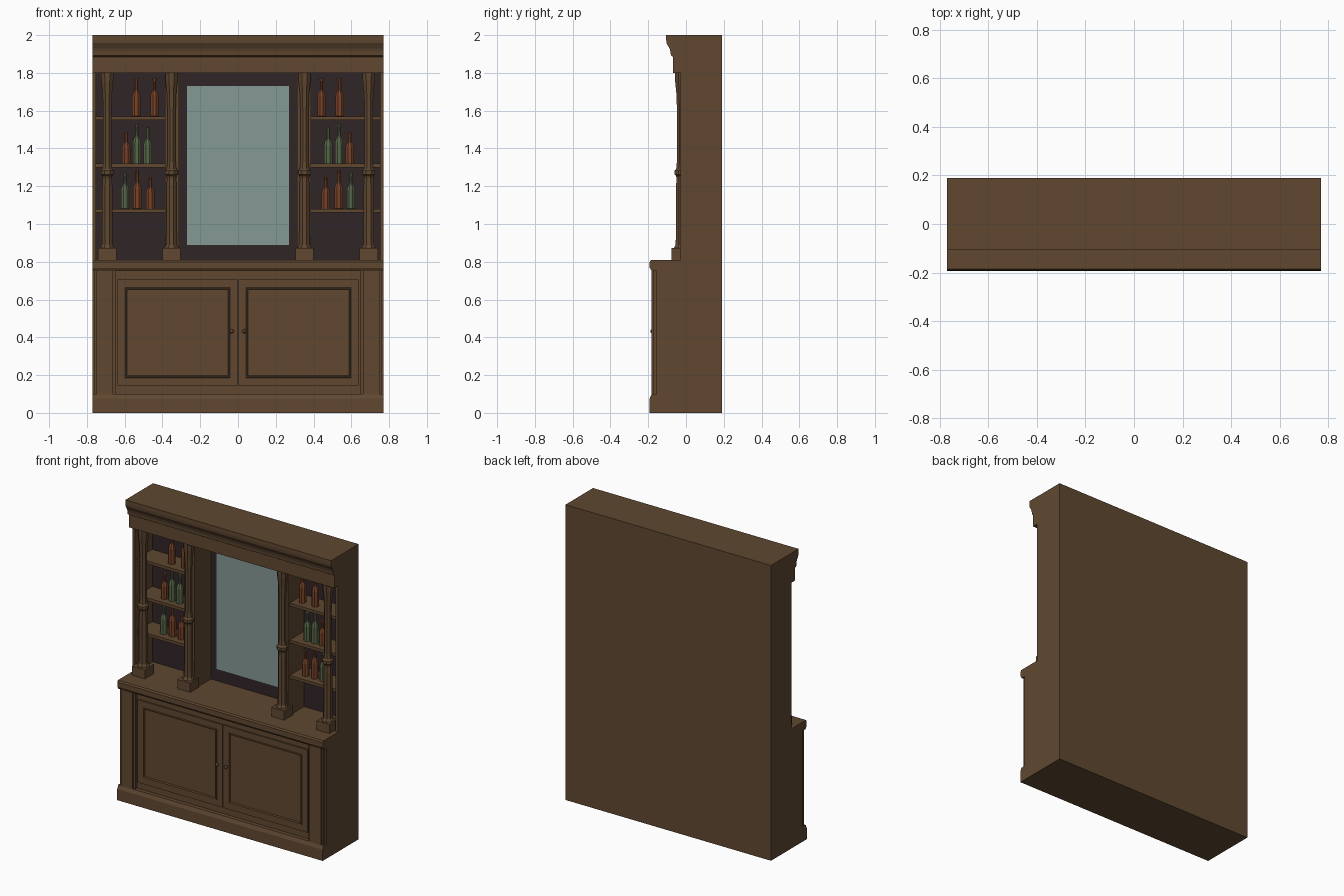
import bpy, bmesh, math
from mathutils import Matrix

cube = bpy.data.objects.get("Cube")
if cube:
    bpy.data.objects.remove(cube, do_unlink=True)


def material(name, rgb):
    m = bpy.data.materials.new(name)
    m.use_nodes = True
    m.diffuse_color = (*rgb, 1)
    m.node_tree.nodes["Principled BSDF"].inputs["Base Color"].default_value = (*rgb, 1)
    return m


WOOD = material("brown wood", (0.115, 0.064, 0.030))
DARK = material("dark backing", (0.030, 0.018, 0.020))
MIRROR = material("mirror glass", (0.235, 0.32, 0.30))
AMBER = material("amber glass", (0.19, 0.055, 0.020))
GREEN = material("green glass", (0.095, 0.135, 0.065))


def finish(name, bm, mat):
    bmesh.ops.recalc_face_normals(bm, faces=bm.faces)
    mesh = bpy.data.meshes.new(name)
    bm.to_mesh(mesh)
    bm.free()
    mesh.materials.append(mat)
    ob = bpy.data.objects.new(name, mesh)
    bpy.context.collection.objects.link(ob)
    return ob


def box_mesh(x, y, z):
    bm = bmesh.new()
    size = [b - a for a, b in (x, y, z)]
    mid = [(a + b) / 2 for a, b in (x, y, z)]
    bmesh.ops.create_cube(bm, size=1, matrix=Matrix.Translation(mid) @ Matrix.Diagonal((*size, 1)))
    return bm


def box(name, x, y, z, mat=WOOD):
    return finish(name, box_mesh(x, y, z), mat)


def extrude_x(name, profile, half=0.77, mat=WOOD):
    """Sweep a (y, z) outline across the full width."""
    bm = bmesh.new()
    face = bm.faces.new([bm.verts.new((-half, y, z)) for y, z in profile])
    new = bmesh.ops.extrude_face_region(bm, geom=[face])["geom"]
    bmesh.ops.translate(bm, vec=(2 * half, 0, 0),
                        verts=[v for v in new if isinstance(v, bmesh.types.BMVert)])
    return finish(name, bm, mat)


def lathe(name, profile, loc, sides, mat):
    """Turn an (r, z) outline about a vertical axis."""
    bm = bmesh.new()
    rings = []
    for r, z in profile:
        ring = []
        for i in range(sides):
            a = 2 * math.pi * (i + 0.5) / sides
            ring.append(bm.verts.new((loc[0] + r * math.cos(a), loc[1] + r * math.sin(a), loc[2] + z)))
        rings.append(ring)
    for lo, hi in zip(rings, rings[1:]):
        for i in range(sides):
            j = (i + 1) % sides
            bm.faces.new((lo[i], lo[j], hi[j], hi[i]))
    bm.faces.new(rings[0][::-1])
    bm.faces.new(rings[-1])
    return finish(name, bm, mat)


def door(name, x, z):
    """Slab with a moulded, sunken centre panel."""
    bm = box_mesh(x, (-0.165, -0.15), z)
    bmesh.ops.recalc_face_normals(bm, faces=bm.faces)
    front = [f for f in bm.faces if f.normal.y < -0.9]
    for thickness, depth in ((0.058, 0), (0.003, 0.006), (0.008, 0), (0.004, -0.012)):
        bmesh.ops.inset_region(bm, faces=front, thickness=thickness, depth=depth)
    return finish(name, bm, WOOD)


# Lower cabinet, plinth and counter
box("cabinet_body", (-0.77, 0.77), (-0.155, 0.19), (0.05, 0.78))
extrude_x("plinth", [(0.19, 0), (-0.193, 0), (-0.193, 0.075), (-0.182, 0.1), (0.19, 0.1)])
extrude_x("counter", [(0.19, 0.75), (-0.18, 0.75), (-0.192, 0.768), (-0.192, 0.8),
                      (-0.185, 0.81), (0.19, 0.81)])

# Cornice
extrude_x("cornice", [(0.19, 1.8), (-0.068, 1.8), (-0.068, 1.885), (-0.08, 1.892), (-0.082, 1.912),
                      (-0.087, 1.93), (-0.103, 1.957), (-0.105, 1.975), (-0.105, 2), (0.19, 2)])

# Back board and mirror
box("back_board", (-0.77, 0.77), (0.165, 0.19), (0.8, 1.81))
box("dark_backing", (-0.75, 0.75), (0.155, 0.166), (0.81, 1.8), DARK)
box("mirror", (-0.27, 0.27), (0.148, 0.156), (0.89, 1.73), MIRROR)

COLUMN = [(0.04, 0.05), (0.04, 0.065), (0.031, 0.08), (0.029, 0.2), (0.029, 0.39), (0.026, 0.43),
          (0.029, 0.445), (0.037, 0.452), (0.037, 0.472), (0.028, 0.482), (0.024, 0.52),
          (0.024, 0.8), (0.027, 0.88), (0.034, 0.945), (0.036, 0.99)]
BOTTLE = [(0.022, 0), (0.024, 0.004), (0.024, 0.52), (0.020, 0.6), (0.010, 0.69),
          (0.009, 0.93), (0.011, 0.935), (0.011, 1)]
SHELVES = (1.08, 1.32, 1.57)
# Bottles on each shelf: distance from centre, height, colour
BOTTLES = (
    ((0.465, 0.165, AMBER), (0.533, 0.205, AMBER), (0.598, 0.19, GREEN)),
    ((0.478, 0.19, GREEN), (0.535, 0.21, GREEN), (0.592, 0.165, AMBER)),
    ((0.442, 0.2, AMBER), (0.538, 0.2, AMBER)),
)

for side, s in (("left", 1), ("right", -1)):
    def span(a, b):
        return tuple(sorted((s * a, s * b)))

    # Doors, knobs and pilasters
    door(side + "_door", span(0.002, 0.638), (0.145, 0.705))
    bm = bmesh.new()
    bmesh.ops.create_uvsphere(bm, u_segments=12, v_segments=8, radius=0.011,
                              matrix=Matrix.Translation((s * 0.033, -0.178, 0.432)))
    finish(side + "_knob", bm, WOOD)
    box(side + "_pilaster_back", span(0.648, 0.762), (-0.172, -0.15), (0.09, 0.76))
    box(side + "_pilaster_front", span(0.662, 0.75), (-0.183, -0.16), (0.09, 0.752))

    # Upper side wall and divider
    box(side + "_side_wall", span(0.752, 0.77), (-0.03, 0.19), (0.8, 1.81))
    box(side + "_divider", span(0.312, 0.387), (-0.02, 0.17), (0.8, 1.81))

    # Turned columns on square blocks
    for place, x in (("outer", 0.692), ("inner", 0.352)):
        box(f"{side}_{place}_column_base", span(x - 0.048, x + 0.048), (-0.077, 0.019), (0.81, 0.872))
        lathe(f"{side}_{place}_column", COLUMN, (s * x, -0.026, 0.81), 8, WOOD)

    # Shelves and bottles
    for z, row in zip(SHELVES, BOTTLES):
        box(side + "_shelf", span(0.38, 0.755), (0.0, 0.16), (z - 0.02, z))
        for x, height, mat in row:
            profile = [(r, h * height) for r, h in BOTTLE]
            lathe(side + "_bottle", profile, (s * x, 0.06, z), 8, mat)
